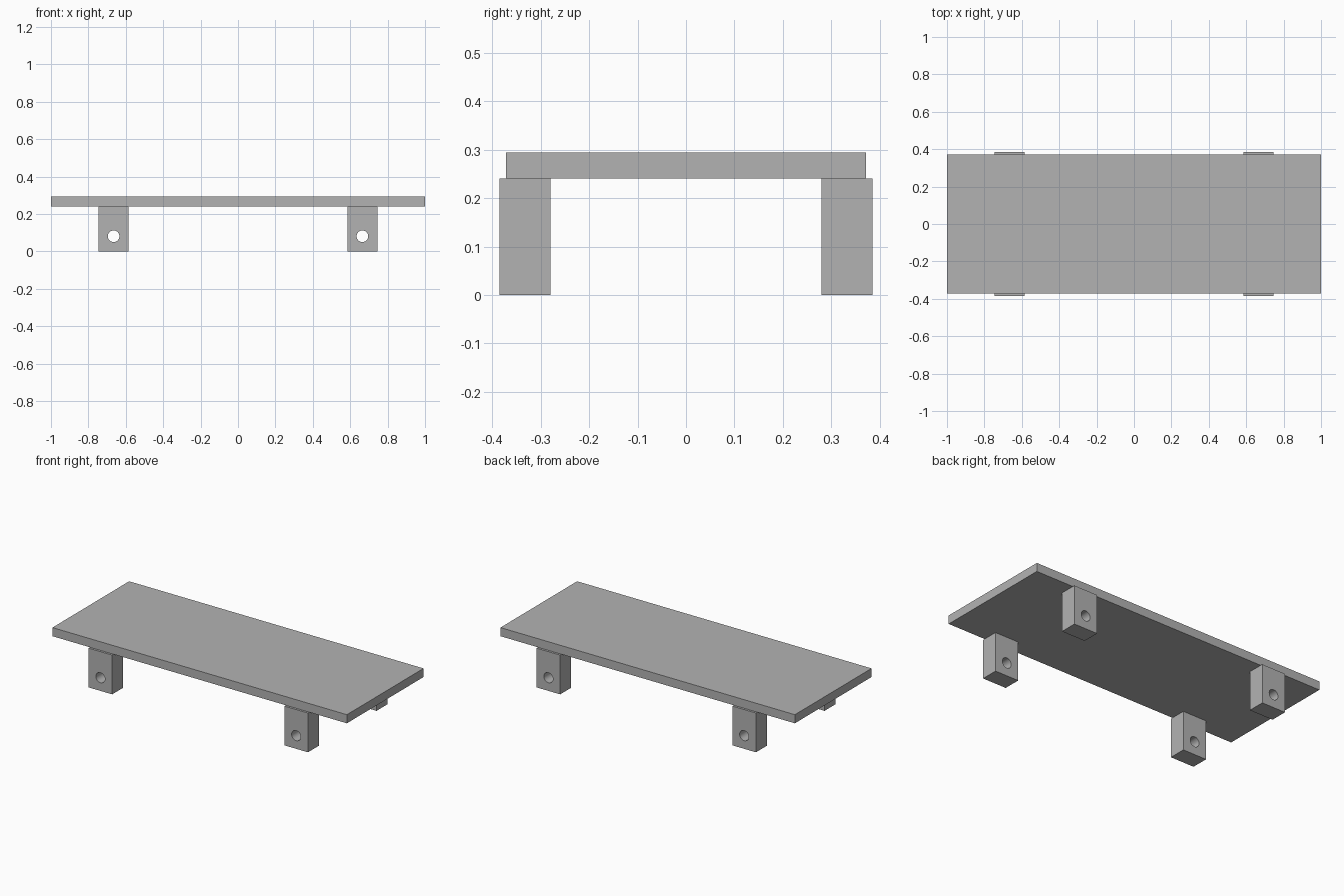
import bpy
import math

default_cube = bpy.data.objects.get("Cube")
if default_cube:
    bpy.data.objects.remove(default_cube, do_unlink=True)

# One plain grey for everything
grey = bpy.data.materials.new("plain grey")
grey.use_nodes = True
GREY = (0.45, 0.45, 0.45, 1)
grey.diffuse_color = GREY
grey.node_tree.nodes["Principled BSDF"].inputs["Base Color"].default_value = GREY


def box(name, low, high):
    """Axis-aligned box between two corners."""
    centre = [(a + b) / 2 for a, b in zip(low, high)]
    bpy.ops.mesh.primitive_cube_add(size=1, location=centre)
    obj = bpy.context.object
    obj.name = name
    obj.scale = [b - a for a, b in zip(low, high)]
    bpy.ops.object.transform_apply(location=False, rotation=False, scale=True)
    obj.data.materials.append(grey)
    return obj


LEG_X, LEG_Y = 0.665, 0.333
HALF_W, HALF_D = 0.08, 0.0525
LEG_TOP, BOARD_TOP = 0.241, 0.294
HOLE_Z, HOLE_R = 0.081, 0.031


def leg(name, x, y):
    """Block leg with a round bolt hole running front to back."""
    obj = box(name, (x - HALF_W, y - HALF_D, 0), (x + HALF_W, y + HALF_D, LEG_TOP))
    bpy.ops.mesh.primitive_cylinder_add(
        vertices=48, radius=HOLE_R, depth=HALF_D * 4,
        location=(x, y, HOLE_Z), rotation=(math.pi / 2, 0, 0))
    cutter = bpy.context.object
    cutter.hide_render = True
    cutter.data.materials.append(grey)

    cut = obj.modifiers.new("bolt hole", 'BOOLEAN')
    cut.operation = 'DIFFERENCE'
    cut.solver = 'EXACT'
    cut.object = cutter
    bpy.ops.object.select_all(action='DESELECT')
    obj.select_set(True)
    bpy.context.view_layer.objects.active = obj
    bpy.ops.object.modifier_apply(modifier=cut.name)
    bpy.data.objects.remove(cutter, do_unlink=True)
    bpy.ops.object.shade_smooth_by_angle(angle=math.radians(30))


# Flat top board
box("top_board", (-1, -0.372, LEG_TOP), (1, 0.372, BOARD_TOP))

# Four legs, standing slightly proud of the long edges
for side, sx in (("right", -1), ("left", 1)):
    for end, sy in (("front", -1), ("back", 1)):
        leg(f"{end}_{side}_leg", sx * LEG_X, sy * LEG_Y)
